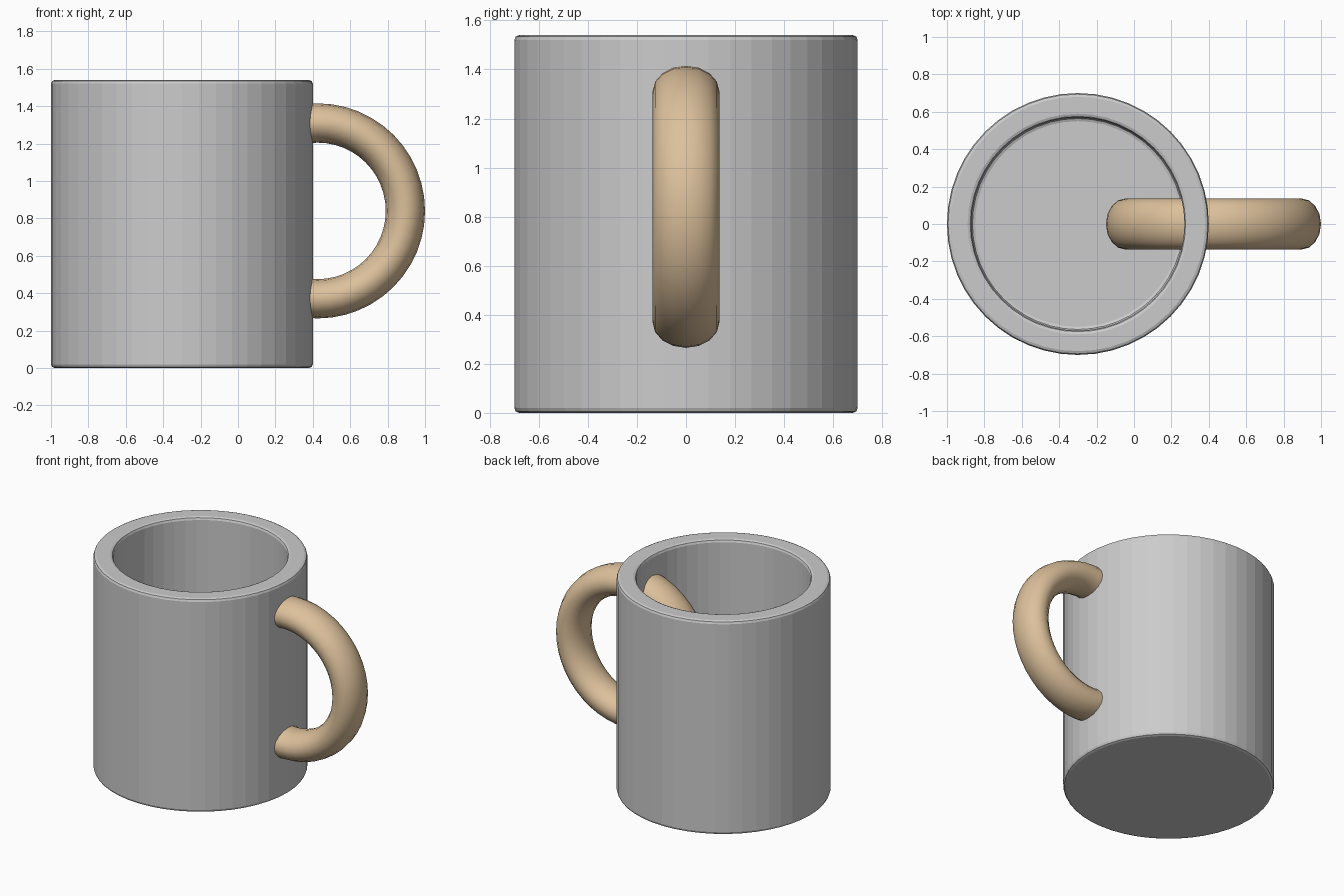
import bpy, bmesh, math

if "Cube" in bpy.data.objects:
    bpy.data.objects.remove(bpy.data.objects["Cube"])

# Cup: hollow cylinder with bevelled rim, base and inner floor edge
CX, R, H, WALL, SIDES = -0.3, 0.7, 1.54, 0.13, 48
bm = bmesh.new()
bmesh.ops.create_cone(bm, cap_ends=True, segments=SIDES, radius1=R, radius2=R, depth=H)
bmesh.ops.translate(bm, verts=bm.verts, vec=(CX, 0, H / 2))
top = max(bm.faces, key=lambda f: f.calc_center_median().z)
bmesh.ops.inset_region(bm, faces=[top], thickness=WALL, use_even_offset=True)
ext = bmesh.ops.extrude_face_region(bm, geom=[top])
floor_verts = [v for v in ext["geom"] if isinstance(v, bmesh.types.BMVert)]
if top.is_valid:
    bmesh.ops.delete(bm, geom=[top], context="FACES_ONLY")
bmesh.ops.translate(bm, verts=floor_verts, vec=(0, 0, WALL - H))
bmesh.ops.recalc_face_normals(bm, faces=bm.faces)
mesh = bpy.data.meshes.new("cup")
bm.to_mesh(mesh)
bm.free()
cup = bpy.data.objects.new("cup", mesh)
bpy.context.collection.objects.link(cup)
bevel = cup.modifiers.new("soft_edges", "BEVEL")
bevel.width = 0.02
bevel.segments = 2
bevel.limit_method = "ANGLE"
bevel.angle_limit = math.radians(40)

# Handle: full ring passing through the wall, widened sideways
bpy.ops.mesh.primitive_torus_add(major_segments=48, minor_segments=16,
                                 major_radius=0.47, minor_radius=0.105,
                                 location=(0.425, 0, 0.84),
                                 rotation=(math.pi / 2, 0, 0))
handle = bpy.context.object
handle.name = "handle"
handle.scale.z = 1.3
bpy.ops.object.shade_smooth()
mat = bpy.data.materials.new("tan")
mat.diffuse_color = (0.72, 0.53, 0.33, 1)
mat.use_nodes = True
mat.node_tree.nodes["Principled BSDF"].inputs["Base Color"].default_value = mat.diffuse_color
handle.data.materials.append(mat)
